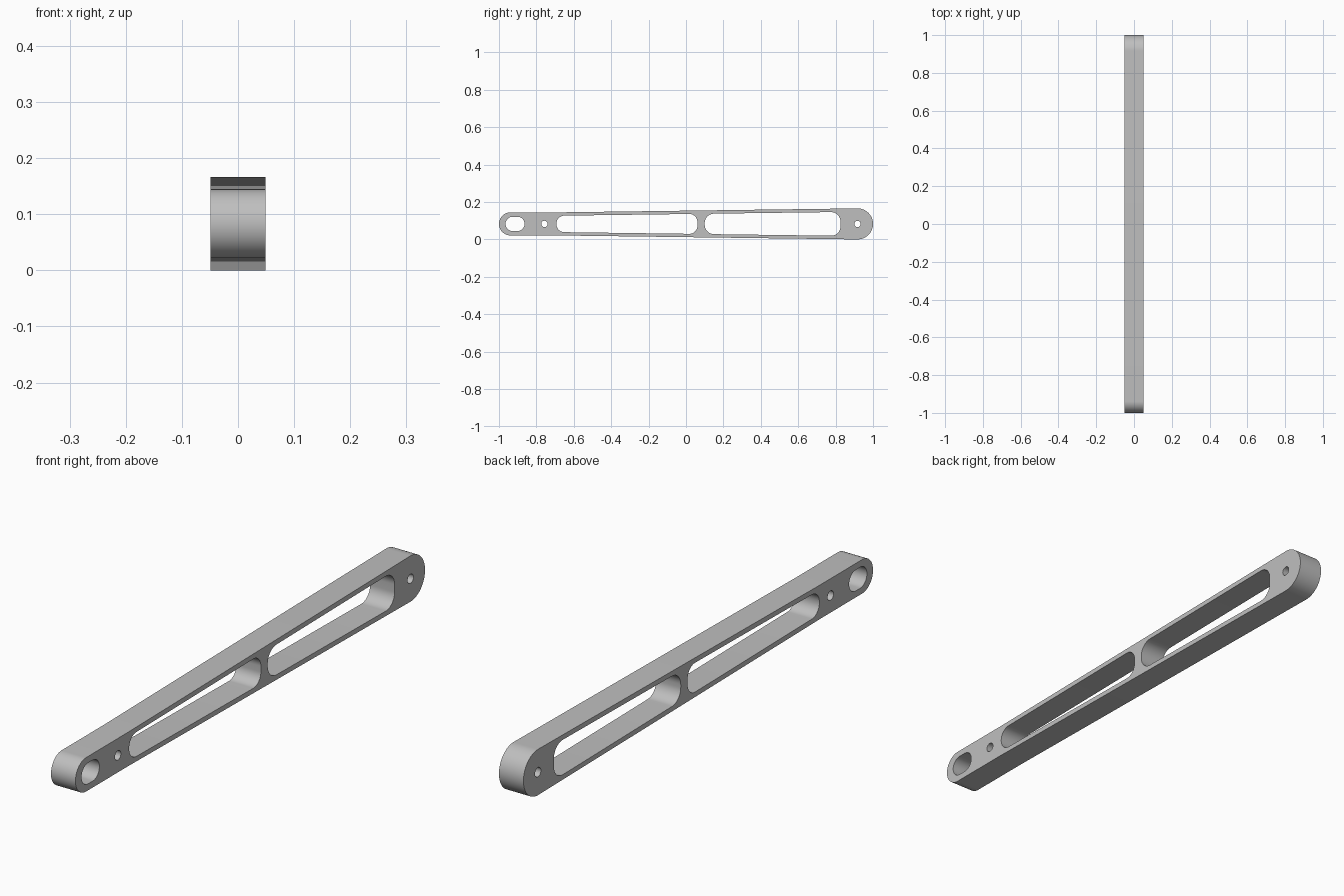
import bpy, bmesh
from math import cos, sin, pi, radians
from mathutils import Matrix

cube = bpy.data.objects.get("Cube")
if cube:
    bpy.data.objects.remove(cube, do_unlink=True)

MID = 0.083          # height of the centre line
HALF_WIDTH = 0.049
FRONT_R, BACK_R = 0.0615, 0.083
TAPER_START, TAPER_END = -0.7, 1 - BACK_R
WALL = 0.018


def half_height(y):
    """Half the bar's height at a point along its length."""
    t = min(max((y - TAPER_START) / (TAPER_END - TAPER_START), 0), 1)
    return FRONT_R + t * (BACK_R - FRONT_R)


def arc(y, z, r, start, end, steps):
    angles = [radians(start + (end - start) * i / steps) for i in range(steps + 1)]
    return [(y + r * cos(a), z + r * sin(a)) for a in angles]


def slot(y0, y1, r):
    """Straight slot with semicircular ends."""
    return arc(y1 - r, 0, r, -90, 90, 24) + arc(y0 + r, 0, r, 90, 270, 24)


def window(y0, y1, r):
    """Long opening that follows the taper, with rounded corners."""
    h0 = half_height(y0 + r) - WALL - r
    h1 = half_height(y1 - r) - WALL - r
    return (arc(y1 - r, -h1, r, -90, 0, 14) + arc(y1 - r, h1, r, 0, 90, 14)
            + arc(y0 + r, h0, r, 90, 180, 14) + arc(y0 + r, -h0, r, 180, 270, 14))


# Outer outline: rounded ends joined by tapering edges
outline = (arc(TAPER_END, 0, BACK_R, -90, 90, 32)
           + [(TAPER_START, FRONT_R)]
           + arc(-1 + FRONT_R, 0, FRONT_R, 90, 270, 32)
           + [(TAPER_START, -FRONT_R)])

# Openings: end slot, two pin holes, two long windows
loops = [outline,
         slot(-0.965, -0.863, 0.038),
         arc(-0.757, 0, 0.017, 0, 345, 23),
         arc(TAPER_END, 0, 0.017, 0, 345, 23),
         window(-0.693, 0.061, 0.043),
         window(0.1, 0.826, 0.05)]

# Filled profile extruded across the width
curve = bpy.data.curves.new("bar_profile", "CURVE")
curve.dimensions = "2D"
curve.fill_mode = "BOTH"
curve.extrude = HALF_WIDTH
for points in loops:
    spline = curve.splines.new("POLY")
    spline.points.add(len(points) - 1)
    for p, (y, z) in zip(spline.points, points):
        p.co = (y, z, 0, 1)
    spline.use_cyclic_u = True

helper = bpy.data.objects.new("profile_helper", curve)
bpy.context.collection.objects.link(helper)
bpy.context.view_layer.update()
depsgraph = bpy.context.evaluated_depsgraph_get()
mesh = bpy.data.meshes.new_from_object(helper.evaluated_get(depsgraph))
bpy.data.objects.remove(helper, do_unlink=True)

# Stand the profile up: length along y, height along z
bm = bmesh.new()
bm.from_mesh(mesh)
bmesh.ops.remove_doubles(bm, verts=bm.verts, dist=0.00005)
stand = Matrix(((0, 0, 1, 0), (1, 0, 0, 0), (0, 1, 0, MID), (0, 0, 0, 1)))
bmesh.ops.transform(bm, matrix=stand, verts=bm.verts)
bmesh.ops.recalc_face_normals(bm, faces=bm.faces)
bm.to_mesh(mesh)
bm.free()
mesh.name = "link_bar"

# Single grey metal
grey = bpy.data.materials.new("grey_metal")
grey.use_nodes = True
colour = (0.52, 0.52, 0.52, 1)
grey.diffuse_color = colour
grey.node_tree.nodes["Principled BSDF"].inputs["Base Color"].default_value = colour
mesh.materials.clear()
mesh.materials.append(grey)
for face in mesh.polygons:
    face.material_index = 0

bar = bpy.data.objects.new("link_bar", mesh)
bpy.context.collection.objects.link(bar)
bpy.ops.object.select_all(action="DESELECT")
bar.select_set(True)
bpy.context.view_layer.objects.active = bar
bpy.ops.object.shade_smooth_by_angle(angle=radians(30))
